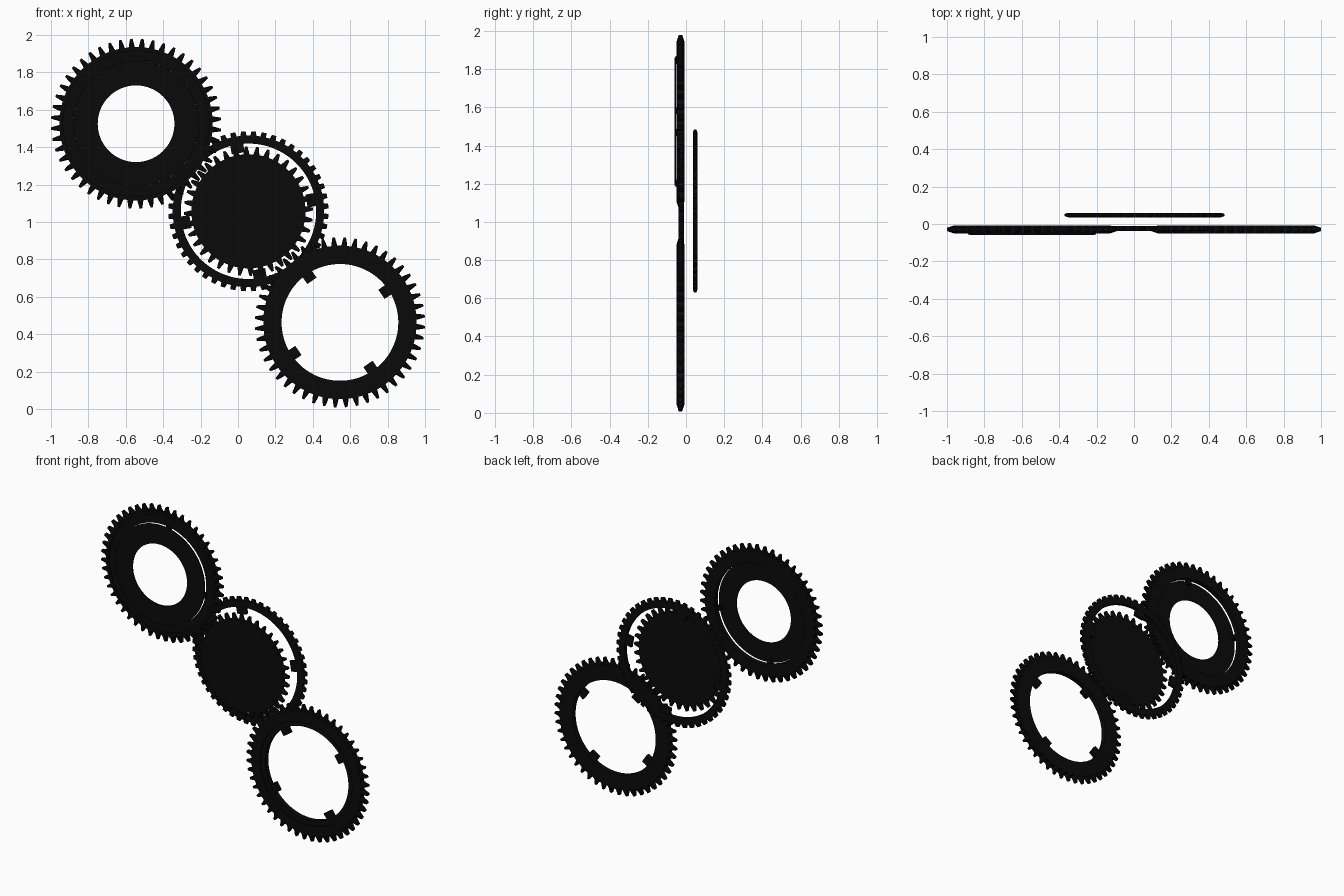
import bpy, bmesh
from math import sin, cos, radians, pi

if "Cube" in bpy.data.objects:
    bpy.data.objects.remove(bpy.data.objects["Cube"])

black = bpy.data.materials.new("black")
black.diffuse_color = (0.003, 0.003, 0.003, 1)
black.use_nodes = True
black.node_tree.nodes["Principled BSDF"].inputs["Base Color"].default_value = black.diffuse_color

# one tooth: (fraction of pitch, height level)
SPUR = [(0, 0), (.2, 0), (.3, .55), (.39, 1), (.61, 1), (.7, .55), (.8, 0)]
BLOCK = [(0, 0), (.2, 0), (.28, 1), (.72, 1), (.8, 0)]


def finish(bm, name):
    bmesh.ops.recalc_face_normals(bm, faces=bm.faces)
    me = bpy.data.meshes.new(name)
    bm.to_mesh(me)
    bm.free()
    ob = bpy.data.objects.new(name, me)
    bpy.context.collection.objects.link(ob)
    me.materials.append(black)
    bpy.context.view_layer.objects.active = ob
    ob.select_set(True)
    bpy.ops.object.shade_smooth_by_angle(angle=radians(25))
    ob.select_set(False)
    return ob


def gear(name, center, teeth, tooth, phase, section, closed=True):
    """Sweep a cross-section of (root radius, tip radius, y) round the y axis."""
    bm = bmesh.new()
    steps = [(radians(phase) + 2 * pi * (i + f) / teeth, lv)
             for i in range(teeth) for f, lv in tooth]
    loops = []
    for root, tip, y in section:
        loops.append([bm.verts.new((center[0] + (root + (tip - root) * lv) * cos(a), y,
                                    center[1] + (root + (tip - root) * lv) * sin(a)))
                      for a, lv in steps])
    n = len(steps)
    pairs = list(zip(loops, loops[1:]))
    if closed:
        pairs.append((loops[-1], loops[0]))
    else:
        bm.faces.new(loops[0])
        bm.faces.new(loops[-1])
    for p, q in pairs:
        for i in range(n):
            j = (i + 1) % n
            bm.faces.new((p[i], p[j], q[j], q[i]))
    return finish(bm, name)


def blocks(name, center, start, r0, r1, width, y0, y1):
    """Four small radial blocks spaced round a centre."""
    bm = bmesh.new()
    for k in range(4):
        a = radians(start + 90 * k)
        vs = bmesh.ops.create_cube(bm, size=1)["verts"]
        for v in vs:
            r = (r0 + r1) / 2 + v.co.x * (r1 - r0)
            t = v.co.z * width
            y = (y0 + y1) / 2 + v.co.y * (y1 - y0)
            v.co = (center[0] + r * cos(a) - t * sin(a), y,
                    center[1] + r * sin(a) + t * cos(a))
    return finish(bm, name)


A, B, C = (-.545, 1.525), (.056, 1.057), (.545, .463)


def rim(inner, flange, flange_y):
    """Chamfered toothed rim with a recessed inner flange."""
    return [(inner, inner, -.008), (inner, inner, flange_y), (flange, flange, flange_y),
            (flange, flange, -.05), (.41, .418, -.05), (.41, .455, -.038),
            (.41, .455, -.02), (.41, .418, -.008)]


# upper gear with a raised washer standing off its front
gear("upper_gear_rim", A, 48, SPUR, -38, rim(.335, .39, -.04))
gear("upper_gear_washer", A, 96, [(0, 0)], 0,
     [(.205, .205, -.052), (.205, .205, -.06), (.335, .335, -.06), (.335, .335, -.052)])
blocks("washer_posts", A, 80, .31, .345, .03, -.056, -.03)

# lower gear with four inner tabs
gear("lower_gear_rim", C, 48, SPUR, 128, rim(.312, .345, -.042))
blocks("lower_gear_tabs", C, 34, .268, .325, .06, -.04, -.015)

# middle solid pinion
gear("middle_gear", B, 36, SPUR, 137,
     [(.305, .315, -.038), (.305, .346, -.033), (.305, .346, -.015), (.305, .315, -.01)],
     closed=False)

# rear toothed ring with inner tabs
gear("rear_ring", B, 48, BLOCK, 0,
     [(.362, .362, .036), (.405, .41, .036), (.405, .428, .042),
      (.405, .428, .054), (.405, .41, .06), (.362, .362, .06)])
blocks("rear_ring_tabs", B, 10, .315, .375, .07, .038, .058)
